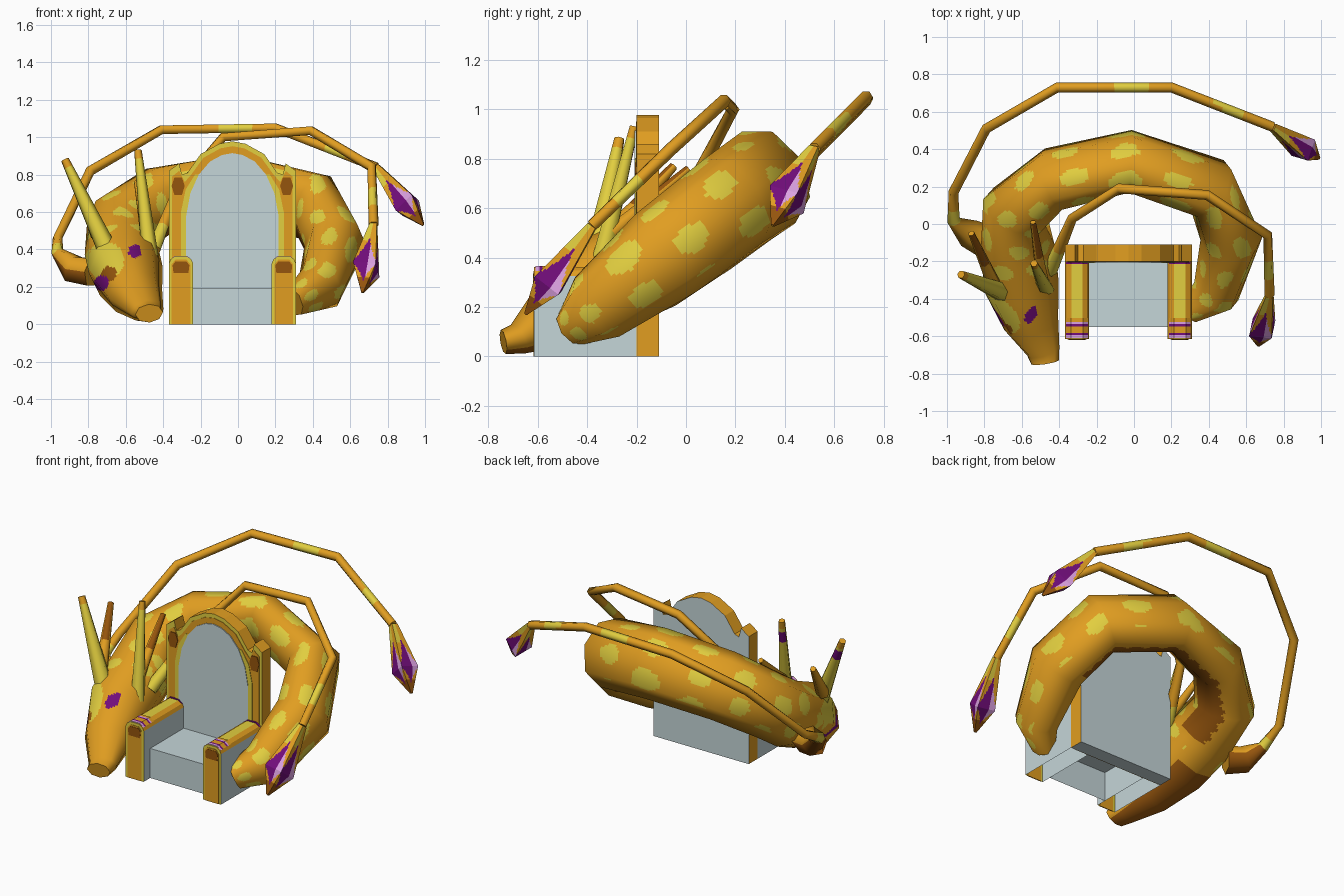
import bpy, bmesh, math, random
from mathutils import Vector

cube = bpy.data.objects.get("Cube")
if cube:
    bpy.data.objects.remove(cube, do_unlink=True)

COLOURS = {
    "orange": (0.75, 0.34, 0.015), "yellow": (0.76, 0.62, 0.05),
    "grey": (0.56, 0.67, 0.69), "purple": (0.17, 0.004, 0.20),
    "pink": (0.72, 0.36, 0.76), "brown": (0.30, 0.09, 0.004),
}
MATS = []
for label, rgb in COLOURS.items():
    m = bpy.data.materials.new(label)
    m.use_nodes = True
    m.diffuse_color = (*rgb, 1)
    m.node_tree.nodes["Principled BSDF"].inputs["Base Color"].default_value = (*rgb, 1)
    MATS.append(m)
ORANGE, YELLOW, GREY, PURPLE, PINK, BROWN = range(6)


def finish(name, bm):
    """Turn a bmesh into a scene object carrying the shared palette."""
    me = bpy.data.meshes.new(name)
    bm.to_mesh(me)
    bm.free()
    for m in MATS:
        me.materials.append(m)
    ob = bpy.data.objects.new(name, me)
    bpy.context.collection.objects.link(ob)
    return me


def loft(name, stations, sides, rule, along=1, around=1, up=(0, 0, 1), smooth=True):
    """Loft polygons through (x, y, z, half width, half height) stations."""
    up = Vector(up)
    rings = []
    pts = [Vector(s[:3]) for s in stations]
    for i, (*_, a, b) in enumerate(stations):
        tan = (pts[min(i + 1, len(pts) - 1)] - pts[max(i - 1, 0)]).normalized()
        side = tan.cross(up).normalized()
        rise = side.cross(tan)
        ring = []
        for k in range(sides * around):
            lo, f = divmod(k / around, 1)
            p, n = Vector(), Vector()
            for step, weight in ((lo, 1 - f), (lo + 1, f)):
                c, s = math.cos(math.tau * step / sides), math.sin(math.tau * step / sides)
                p += weight * (side * a * c + rise * b * s)
                n += weight * (side * c / a + rise * s / b).normalized()
            ring.append((pts[i] + p, n))
        rings.append(ring)
    bm = bmesh.new()
    count = sides * around
    steps = (len(rings) - 1) * along
    grid, normals = [], []
    for r in range(steps + 1):
        i = min(r // along, len(rings) - 2)
        f = r / along - i
        pairs = list(zip(rings[i], rings[i + 1]))
        grid.append([bm.verts.new(p.lerp(q, f)) for (p, _), (q, _) in pairs])
        normals += [m.lerp(n, f).normalized() for (_, m), (_, n) in pairs]
    for r in range(steps):
        for k in range(count):
            n = (k + 1) % count
            face = bm.faces.new((grid[r][k], grid[r][n], grid[r + 1][n], grid[r + 1][k]))
            face.material_index = rule((r + 0.5) / along, (k + 0.5) / count,
                                       face.calc_center_median())
    bm.faces.new(grid[0])
    bm.faces.new(grid[-1])
    bmesh.ops.recalc_face_normals(bm, faces=bm.faces)
    me = finish(name, bm)
    if smooth:  # round shading over the faceted outline, flat end caps
        me.shade_smooth()
        me.normals_split_custom_set([
            poly.normal.copy() if len(poly.vertices) > 4 else normals[v]
            for poly in me.polygons for v in poly.vertices])


def slab(name, outline, y0, y1, rule, open_bottom=False):
    """Extrude an x-z outline along y; rule(normal) picks each face colour."""
    bm = bmesh.new()
    front = bm.faces.new([bm.verts.new((x, y0, z)) for x, z in outline])
    for v in bmesh.ops.extrude_face_region(bm, geom=[front])["geom"]:
        if isinstance(v, bmesh.types.BMVert):
            v.co.y = y1
    bmesh.ops.recalc_face_normals(bm, faces=bm.faces)
    bm.normal_update()
    for f in bm.faces:
        f.material_index = rule(f.normal)
    if open_bottom:
        bmesh.ops.delete(bm, geom=[f for f in bm.faces if f.normal.z < -.9], context='FACES')
    finish(name, bm)


def mirrored(half, centre):
    return [(centre + x, z) for x, z in half] + [(centre - x, z) for x, z in reversed(half) if x > 0]


# Coiled body, neck and head, with face marks as (x, z, radius, colour)
random.seed(4)
SPOTS = {(i, j): (random.uniform(-.1, .1), random.uniform(-.1, .1), random.uniform(.25, .34))
         for i in range(20) for j in range(6)}
MARKS = [(-.55, .39, .035, PURPLE), (-.73, .22, .04, PURPLE), (-.69, .27, .04, BROWN),
         (-.71, .34, .10, YELLOW)]


def body_colour(t, v, c):
    if c.y < -0.25 and c.x < -0.3:
        for x, z, rad, colour in MARKS:
            if math.hypot(c.x - x, c.z - z) < rad:
                return colour
    jag = 0.012 * math.sin(t * 23)
    if (0.52 < v < 0.69 + jag and 2.2 < t < 6.8) or (0.64 < v < 0.88 and t > 7.6 + jag):
        return BROWN
    if t > 7.4 or 0.62 < v < 0.85:
        return ORANGE
    i, a = divmod(t * 1.6, 1)
    j, b = divmod((v * 6 + 0.5 * (i % 2)) % 6, 1)
    dx, dy, rad = SPOTS[i, j]
    return YELLOW if math.hypot(a - .5 - dx, b - .5 - dy) < rad else ORANGE


loft("coiled_body", [
    (0.30, -0.46, 0.12, .07, .085), (0.44, -0.36, 0.20, .13, .15),
    (0.52, -0.08, 0.42, .165, .20), (0.41, 0.19, 0.625, .16, .21),
    (-0.02, 0.335, 0.725, .15, .215), (-0.43, 0.24, 0.655, .16, .21),
    (-0.63, 0.07, 0.52, .19, .20), (-0.62, -0.14, 0.38, .20, .20),
    (-0.60, -0.34, 0.29, .20, .20), (-0.55, -0.53, 0.165, .15, .14),
    (-0.485, -0.68, 0.07, .09, .065), (-0.475, -0.74, 0.058, .075, .05),
], 8, body_colour, along=22, around=10, up=(0, -0.5, 0.87))


# Forked horns
def horn_colour(t, v, c):
    return PURPLE if 0.77 < t < 0.86 and v < 0.35 else ORANGE if t > 0.9 else YELLOW


def branch_colour(t, v, c):
    return BROWN if 0.5 < v < 0.8 and t > 0.4 else ORANGE


def horn(name, base, tip, r0, r1, rule):
    loft(name, [(*base, r0, r0), (*tip, r1, r1)], 6, rule, along=24, around=3, up=(0, 1, 0.2))


horn("right_horn", (-0.69, -0.37, 0.38), (-0.925, -0.27, 0.88), .055, .022, horn_colour)
horn("right_horn_branch", (-0.75, -0.32, 0.48), (-0.87, -0.05, 0.77), .04, .018, branch_colour)
horn("left_horn", (-0.47, -0.35, 0.36), (-0.535, -0.21, 0.93), .045, .02, horn_colour)
horn("left_horn_branch", (-0.49, -0.30, 0.50), (-0.54, 0.01, 0.76), .035, .016, branch_colour)

# Long whiskers
W = .027


def right_whisker_colour(t, v, c):
    if t < 2 and v > 0.5:
        return BROWN
    return YELLOW if -.12 < c.x < .1 or .45 < c.x < .58 or 1.9 < t < 2.4 else ORANGE


def left_whisker_colour(t, v, c):
    return YELLOW if 4.35 < t < 4.75 or t < .4 else ORANGE


loft("right_whisker", [
    (-0.78, -0.10, 0.28, .09, .085), (-0.88, -0.05, 0.295, .08, .08),
    (-0.965, 0.02, 0.38, .035, .035), (-0.965, 0.17, 0.46, W, W),
    (-0.79, 0.51, 0.82, W, W), (-0.41, 0.73, 1.04, W, W),
    (0.20, 0.73, 1.05, W, W), (0.74, 0.52, 0.84, W, W),
], 6, right_whisker_colour, along=10, around=2)
loft("left_whisker", [
    (-0.45, -0.25, 0.40, .04, .04), (-0.33, 0.03, 0.70, W, W),
    (-0.08, 0.19, 1.00, W, W), (0.39, 0.155, 1.035, W, W),
    (0.715, -0.06, 0.84, W, W), (0.725, -0.38, 0.53, W, W),
], 6, left_whisker_colour, along=10, around=2)


# Leaf-shaped whisker tips
def leaf_colour(t, v, c):
    side = (v * 4) % 1
    if abs(t - 1) / 0.65 + abs(side - 0.5) / 0.55 < 1:
        return PINK if side > 0.62 else PURPLE
    if t > 1.5:
        return BROWN
    return YELLOW if t < 0.45 and side < 0.5 else ORANGE


def leaf(name, start, tip, up):
    a, b = Vector(start), Vector(tip)
    mid = a.lerp(b, 0.66)
    loft(name, [(*a, W, W), (*mid, .092, .08), (*b, .008, .008)], 4, leaf_colour,
         along=18, around=14, up=up, smooth=False)


leaf("right_whisker_leaf", (0.74, 0.52, 0.84), (0.99, 0.35, 0.53), (0.3, 0.6, 0.6))
leaf("left_whisker_leaf", (0.725, -0.38, 0.53), (0.665, -0.65, 0.17), (0.6, -0.4, 0.6))

# Throne back: yellow rim, orange frame, grey panel
CX = -0.03
back = [(.34, 0), (.34, .82), (.285, .86), (.27, .80), (.24, .81), (.17, .91), (.07, .965), (0, .978)]
slab("throne_back", mirrored(back, CX), -0.20, -0.11,
     lambda n: YELLOW if n.y < -.9 else GREY if n.y > .9 or n.z < -.9 else ORANGE)
frame = [(.322, 0), (.322, .79), (.285, .82), (.255, .76), (.22, .80), (.155, .89), (.065, .94), (0, .952)]
slab("throne_back_frame", mirrored(frame, CX), -0.203, -0.198, lambda n: ORANGE)
lining = [(.275, .1), (.275, .60), (.25, .72), (.2, .80), (0, .82)]
slab("throne_back_lining", mirrored(lining, CX), -0.206, -0.2, lambda n: YELLOW)
panel = [(.247, .1), (.247, .58), (.225, .70), (.18, .80), (.12, .87), (.055, .905), (0, .915)]
slab("throne_back_panel", mirrored(panel, CX), -0.209, -0.2, lambda n: GREY)

# Armrests with trimmed fronts, banded tops and dark pillar patches
for label, cx in (("right", CX - .275), ("left", CX + .275)):
    post = [(.065, 0), (.065, .325), (.055, .347), (.03, .362)]
    slab(label + "_armrest", mirrored(post, cx), -0.615, -0.2,
         lambda n: YELLOW if n.y < -.9 or n.z > .9 else ORANGE if n.z > .3 else GREY, True)
    inset = [(.05, 0), (.05, .32), (.03, .345)]
    slab(label + "_armrest_front", mirrored(inset, cx), -0.618, -0.612, lambda n: ORANGE)
    patch = [(.04, .275), (.045, .315), (.03, .335)]
    slab(label + "_armrest_patch", mirrored(patch, cx), -0.62, -0.613, lambda n: BROWN)
    mark = [(.02, .69), (.035, .74), (.02, .785)]
    slab(label + "_pillar_patch", mirrored(mark, cx - .015 * (1 if cx < 0 else -1)), -0.207, -0.2,
         lambda n: BROWN)
    cap = [(.058, .345), (.032, .366), (0, .366)]
    for i, (y, width, colour) in enumerate((
            (-.61, .016, PINK), (-.594, .012, PURPLE), (-.582, .035, ORANGE),
            (-.547, .012, PURPLE), (-.535, .012, PINK), (-.523, .02, ORANGE), (-.215, .012, PURPLE))):
        slab(f"{label}_armrest_band_{i}", mirrored(cap, cx), y, y + width, lambda n: colour)

# Seat block, open underneath
slab("seat", mirrored([(.21, 0), (.21, .19)], CX), -0.55, -0.2, lambda n: GREY, True)
